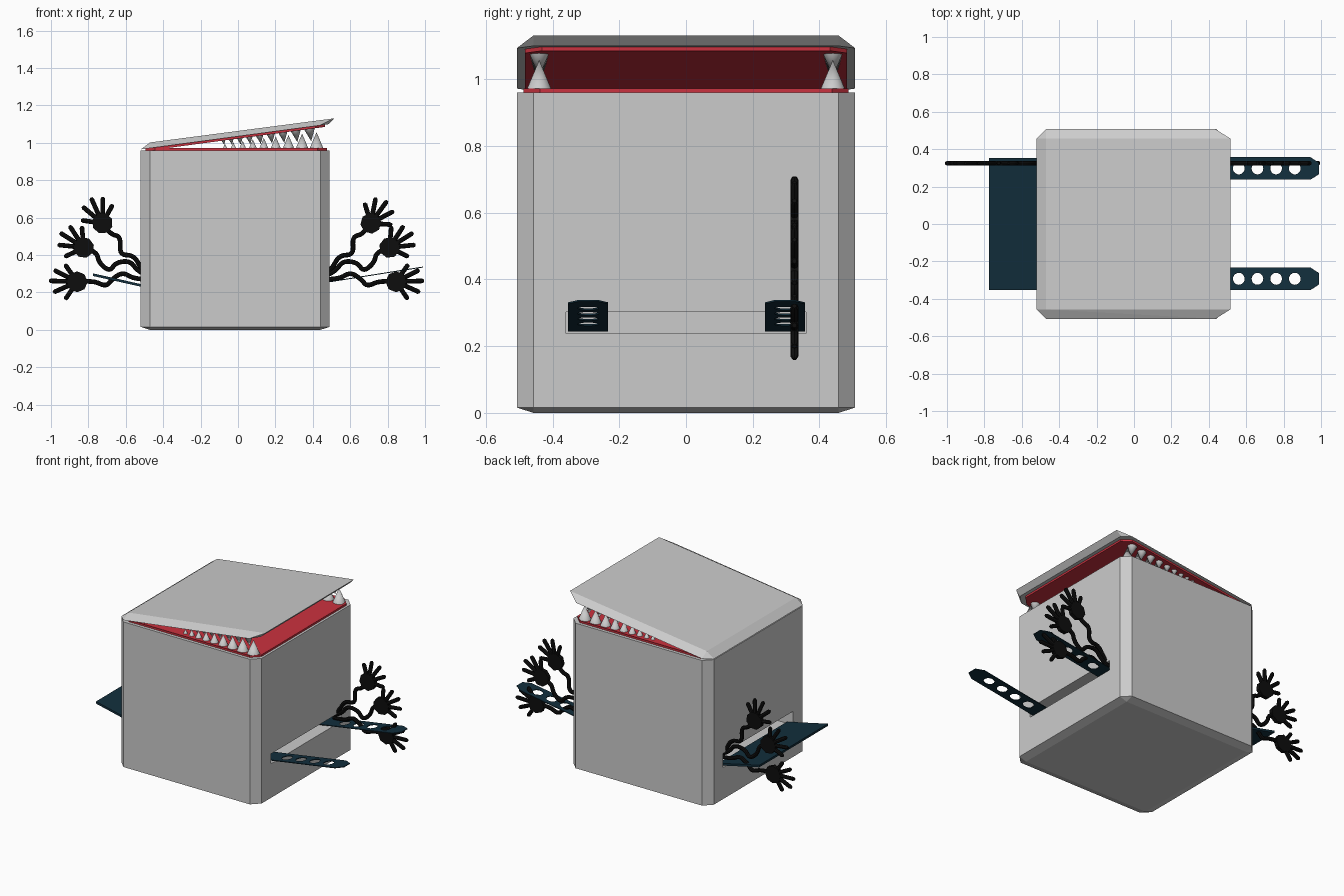
import bpy, bmesh, math
from mathutils import Vector

if "Cube" in bpy.data.objects:
    bpy.data.objects.remove(bpy.data.objects["Cube"])


def material(name, rgb):
    m = bpy.data.materials.new(name)
    m.diffuse_color = (*rgb, 1)
    m.use_nodes = True
    m.node_tree.nodes["Principled BSDF"].inputs["Base Color"].default_value = m.diffuse_color
    return m


GREY = material("light grey", (0.60, 0.60, 0.60))
RED = material("mouth red", (0.60, 0.032, 0.05))
TEAL = material("dark teal", (0.006, 0.028, 0.046))
BLACK = material("black", (0.004, 0.004, 0.004))


def finish(obj, name, mat):
    obj.name = name
    obj.data.materials.clear()
    obj.data.materials.append(mat)
    return obj


def hull(name, points, mat):
    """Solid block wrapped around a set of points."""
    bm = bmesh.new()
    for p in points:
        bm.verts.new(p)
    bmesh.ops.convex_hull(bm, input=bm.verts)
    bmesh.ops.dissolve_limit(bm, angle_limit=0.01, verts=bm.verts, edges=bm.edges)
    bmesh.ops.recalc_face_normals(bm, faces=bm.faces)
    me = bpy.data.meshes.new(name)
    bm.to_mesh(me)
    bm.free()
    obj = bpy.data.objects.new(name, me)
    bpy.context.collection.objects.link(obj)
    return finish(obj, name, mat)


def octagon(x0, x1, y, c, zf):
    """Rectangle with cut corners; zf gives the height at each x."""
    pts = []
    for s in (-1, 1):
        pts += [(x0 + c, s * y), (x1 - c, s * y), (x0, s * (y - c)), (x1, s * (y - c))]
    return [(px, py, zf(px)) for px, py in pts]


def box(name, lo, hi, mat):
    return hull(name, [(x, y, z) for x in (lo[0], hi[0]) for y in (lo[1], hi[1])
                       for z in (lo[2], hi[2])], mat)


def to_mesh(obj):
    bpy.ops.object.select_all(action='DESELECT')
    obj.select_set(True)
    bpy.context.view_layer.objects.active = obj
    bpy.ops.object.convert(target='MESH')
    return bpy.context.object


def curve_object(name, dims):
    cu = bpy.data.curves.new(name, 'CURVE')
    cu.dimensions = dims
    obj = bpy.data.objects.new(name, cu)
    bpy.context.collection.objects.link(obj)
    return obj


def add_spline(cu, points, kind='POLY', cyclic=False):
    sp = cu.splines.new(kind)
    sp.points.add(len(points) - 1)
    for p, co in zip(sp.points, points):
        p.co = (*co, 1)
    sp.use_cyclic_u = cyclic
    if kind == 'NURBS':
        sp.order_u = 3
        sp.use_endpoint_u = True
        sp.resolution_u = 5
    return sp


# Chest body with chamfered edges
X0, X1, Y, C = -0.52, 0.49, 0.507, 0.05
body = hull("body",
            octagon(X0, X1, Y, C, lambda x: 0.96) + octagon(X0, X1, Y, C, lambda x: 0.016)
            + [(x, y, 0) for x in (X0 + C, X1 - C) for y in (-Y + C, Y - C)], GREY)

# Slots recessed in both sides
for lo, hi in (((0.24, -0.36, 0.238), (0.6, 0.36, 0.302)),
               ((-0.6, -0.36, 0.222), (-0.27, 0.36, 0.312))):
    cutter = box("slot_cutter", lo, hi, GREY)
    cutter.hide_render = True
    mod = body.modifiers.new("slot", 'BOOLEAN')
    mod.operation = 'DIFFERENCE'
    mod.solver = 'EXACT'
    mod.object = cutter
    bpy.context.view_layer.objects.active = body
    bpy.ops.object.modifier_apply(modifier=mod.name)
    bpy.data.objects.remove(cutter)

# Lid, tilted open around the left edge
SLOPE = 0.134


def rim(x):
    return 0.965 + SLOPE * (x - X0)


hull("lid", octagon(X0, 0.485, Y, C, rim)
     + [(x, y, z) for x, z in ((-0.47, 1.002), (0.515, 1.131)) for y in (-Y + C, Y - C)], GREY)

# Red gums on the body top and under the lid
gum = hull("lower_gum", octagon(X0 + 0.025, X1 - 0.015, Y - 0.02, C, lambda x: 0.955)
           + octagon(X0 + 0.025, X1 - 0.015, Y - 0.02, C, lambda x: 0.972), RED)
bm = bmesh.new()
bm.from_mesh(gum.data)
top = [f for f in bm.faces if f.normal.z > 0.9]
bmesh.ops.inset_region(bm, faces=top, thickness=0.02)
bmesh.ops.translate(bm, verts=list({v for f in top for v in f.verts}), vec=(0, 0, -0.005))
bm.to_mesh(gum.data)
bm.free()
hull("upper_gum", octagon(X0 + 0.025, 0.465, Y - 0.025, C, lambda x: rim(x) + 0.004)
     + octagon(X0 + 0.025, 0.465, Y - 0.025, C, lambda x: rim(x) - 0.012), RED)


# Teeth along the front and back, growing towards the open end
def tooth(name, base, direction, radius, height):
    d = Vector(direction).normalized()
    bpy.ops.mesh.primitive_cone_add(
        vertices=12, radius1=radius, radius2=0, depth=height,
        location=Vector(base) + d * height / 2,
        rotation=Vector((0, 0, 1)).rotation_difference(d).to_euler())
    finish(bpy.context.object, name, GREY)
    bpy.ops.object.shade_smooth_by_angle()


N = 9
for side, y in (("front", -0.44), ("back", 0.44)):
    for i in range(N):
        t = i / (N - 1)
        k = 1 - t
        xl = 0.42 - 0.49 * (t * 1.3 - 0.3 * t * t)
        tooth(f"lower_tooth_{side}_{i + 1}", (xl, y, 0.967), (0, 0, 1),
              0.013 + 0.025 * k, 0.028 + 0.062 * k)
        xu = xl - 0.03 * k - 0.008
        tooth(f"upper_tooth_{side}_{i + 1}", (xu, y, rim(xu) - 0.008), (SLOPE, 0, -1),
              0.012 + 0.018 * k, 0.026 + 0.044 * k)

# Perforated straps on the right
for side, y in (("front", -0.293), ("back", 0.297)):
    strap = curve_object(f"strap_{side}", '2D')
    strap.data.fill_mode = 'BOTH'
    strap.data.extrude = 0.0025
    add_spline(strap.data, [(0, -0.06, 0), (0.53, -0.06, 0), (0.577, -0.03, 0),
                            (0.577, 0.03, 0), (0.53, 0.06, 0), (0, 0.06, 0)], cyclic=True)
    for hx in (0.142, 0.243, 0.344, 0.445):
        add_spline(strap.data, [(hx + 0.032 * math.cos(a * math.pi / 10),
                                 0.032 * math.sin(a * math.pi / 10), 0)
                                for a in range(20)], cyclic=True)
    strap.location = (0.42, y, 0.246)
    strap.rotation_euler = (0, -math.atan(0.158), 0)
    finish(to_mesh(strap), f"strap_{side}", TEAL)

# Sloping plank on the left
hull("plank", [(x, y, z + dz) for x, z in ((-0.775, 0.288), (-0.48, 0.222))
               for y in (-0.353, 0.353) for dz in (0, 0.014)], TEAL)

# Wavy arms with flat hands: path in x and z, then hand direction in degrees
ARMS = {
    "upper": ([(0.46, 0.30), (0.50, 0.32), (0.54, 0.40), (0.62, 0.40), (0.61, 0.50),
               (0.67, 0.51), (0.71, 0.57)], {1: 52, -1: 64}),
    "middle": ([(0.46, 0.285), (0.52, 0.31), (0.56, 0.37), (0.64, 0.36), (0.67, 0.31),
                (0.73, 0.36), (0.74, 0.42), (0.81, 0.44)], {1: 30, -1: 30}),
    "lower": ([(0.46, 0.27), (0.54, 0.27), (0.60, 0.31), (0.66, 0.27), (0.69, 0.23),
               (0.76, 0.265), (0.845, 0.257)], {1: 0, -1: 0}),
}
FINGERS = ((55, 0.115), (27, 0.14), (2, 0.15), (-24, 0.14), (-56, 0.115))
HY = 0.325
for s, side in ((1, "right"), (-1, "left")):
    for level, (path, angles) in ARMS.items():
        def place(x, z):
            return (x if s > 0 else -x - 0.015, HY, z)

        arm = curve_object(f"{side}_{level}_arm", '3D')
        arm.data.bevel_depth = 0.0125
        arm.data.bevel_resolution = 2
        arm.data.use_fill_caps = True
        add_spline(arm.data, [place(*p) for p in path], 'NURBS')
        px, pz = path[-1]
        for off, length in FINGERS:
            a = math.radians(angles[s] + off)
            sp = add_spline(arm.data, [place(px + r * math.cos(a), pz + r * math.sin(a))
                                       for r in (0, length - 0.01, length)])
            sp.points[2].radius = 0.55
        finish(to_mesh(arm), f"{side}_{level}_arm", BLACK)
        bpy.ops.object.shade_smooth_by_angle()
        # palm
        bpy.ops.mesh.primitive_cylinder_add(
            vertices=8, radius=0.056, depth=0.025, location=place(px, pz),
            rotation=(math.pi / 2, math.radians(-s * angles[s]), 0))
        finish(bpy.context.object, f"{side}_{level}_palm", BLACK)
